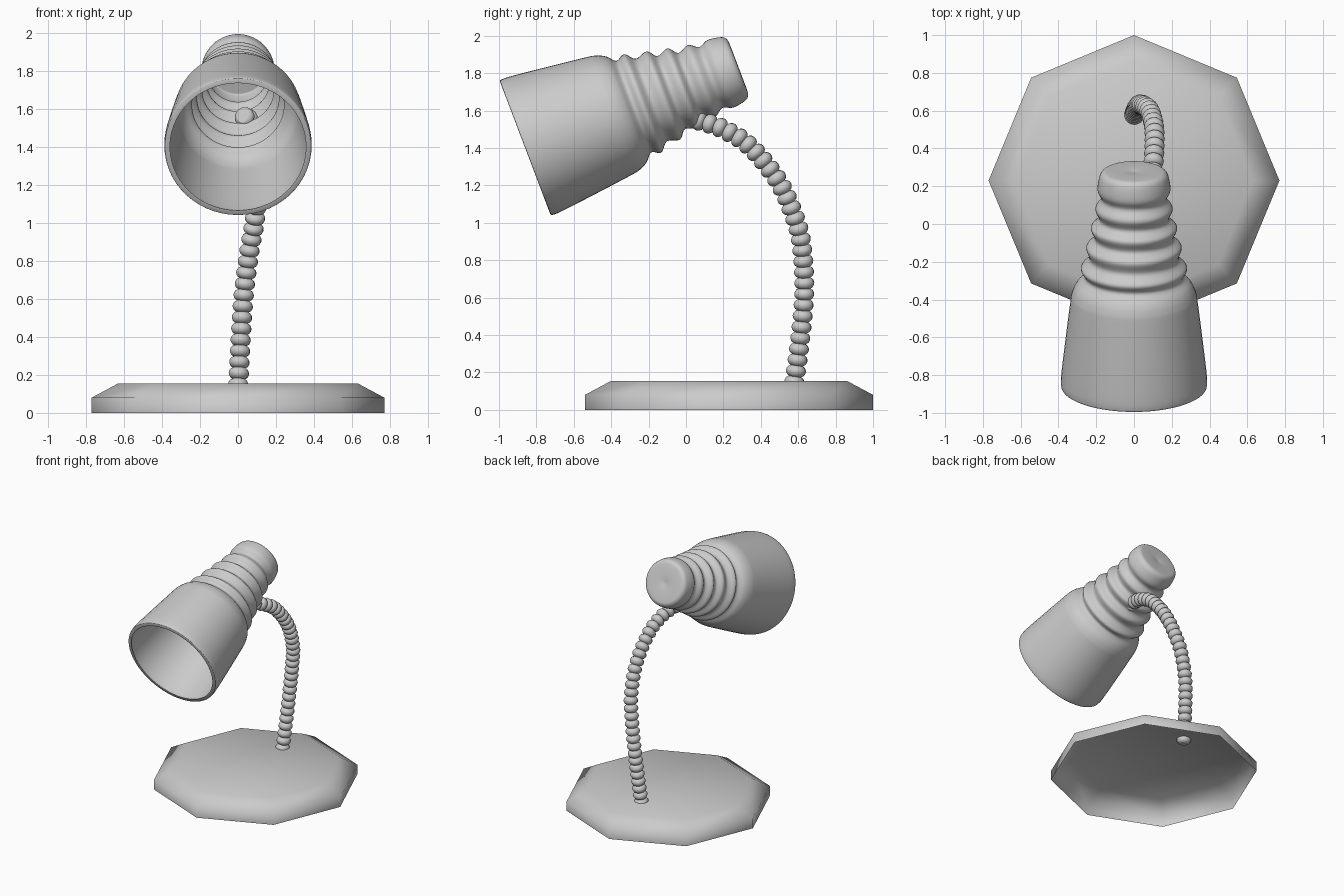
import bpy, bmesh, math
from mathutils import Vector

if "Cube" in bpy.data.objects:
    bpy.data.objects.remove(bpy.data.objects["Cube"])


def smooth_path(pts, steps):
    """Catmull-Rom samples through a short list of points."""
    p = [Vector(q) for q in pts]
    p = [2 * p[0] - p[1]] + p + [2 * p[-1] - p[-2]]
    out = []
    for i in range(1, len(p) - 2):
        a, b, c, d = p[i - 1:i + 3]
        for k in range(steps):
            t = k / steps
            out.append(0.5 * (2 * b + (c - a) * t + (2 * a - 5 * b + 4 * c - d) * t * t
                              + (3 * b - a - 3 * c + d) * t ** 3))
    out.append(p[-2])
    return out


def lathe(name, profile, origin, axis, u, v, segs, angle):
    """Turn (distance along axis, radius) pairs around an axis."""
    bm = bmesh.new()
    rings = []
    for t, r in profile:
        ring = []
        for i in range(segs):
            a = 2 * math.pi * i / segs
            ring.append(bm.verts.new(origin + axis * t + (u * math.cos(a) + v * math.sin(a)) * r))
        rings.append(ring)
    for A, B in zip(rings, rings[1:]):
        for i in range(segs):
            j = (i + 1) % segs
            bm.faces.new((A[i], A[j], B[j], B[i]))
    if profile[-1][1] > 0.1:
        bm.faces.new(rings[-1])
    bmesh.ops.remove_doubles(bm, verts=bm.verts, dist=1e-5)
    bmesh.ops.recalc_face_normals(bm, faces=bm.faces)
    me = bpy.data.meshes.new(name)
    bm.to_mesh(me)
    bm.free()
    ob = bpy.data.objects.new(name, me)
    bpy.context.collection.objects.link(ob)
    smooth(ob, angle)
    return ob


def smooth(ob, angle):
    bpy.ops.object.select_all(action='DESELECT')
    ob.select_set(True)
    bpy.context.view_layer.objects.active = ob
    bpy.ops.object.shade_smooth_by_angle(angle=math.radians(angle))


X, Y, Z = Vector((1, 0, 0)), Vector((0, 1, 0)), Vector((0, 0, 1))

# Octagonal base: open underneath, sloped shoulder
lathe("base", [(0, 0.77), (0.08, 0.77), (0.155, 0.63)],
      Vector((0, 0.23, 0)), Z, X, Y, 8, 70)

# Ribbed shade: tilted hollow lathe, opening to mouth at distance 0
tilt = math.radians(20.8)
axis = Vector((0, math.cos(tilt), math.sin(tilt)))
up = Vector((0, -math.sin(tilt), math.cos(tilt)))
outer = smooth_path([
    (0, 0.378), (0.012, 0.387), (0.1, 0.382), (0.449, 0.341), (0.53, 0.327),
    (0.58, 0.302), (0.622, 0.262), (0.672, 0.281), (0.722, 0.236),
    (0.79, 0.252), (0.836, 0.208), (0.9, 0.228), (0.946, 0.184),
    (1.008, 0.205), (1.062, 0.174), (1.115, 0.193), (1.185, 0.183),
    (1.212, 0.165), (1.219, 0.135), (1.219, 0.06), (1.212, 0)], 5)
inner = [(min(p[0], 1.195), max(p[1] - 0.02, 0)) for p in outer]
profile = [(p[0], max(p[1], 0)) for p in reversed(outer)] + inner
lathe("shade", profile, Vector((0, -0.86, 1.40)), axis, X, up, 56, 60)

# Gooseneck: swept tube whose radius swells into a row of rounded rings
path = smooth_path([
    (0, 0.575, 0.12), (0.012, 0.607, 0.35), (0.03, 0.632, 0.62), (0.06, 0.622, 0.85),
    (0.088, 0.588, 1.01), (0.108, 0.495, 1.22), (0.105, 0.345, 1.405),
    (0.09, 0.21, 1.495), (0.06, 0.09, 1.54), (0.025, -0.01, 1.56)], 60)
dist = [0.0]
for a, b in zip(path, path[1:]):
    dist.append(dist[-1] + (b - a).length)
rings, per = round(dist[-1] / 0.06), 10
count = rings * per
cu = bpy.data.curves.new("gooseneck", 'CURVE')
cu.dimensions = '3D'
cu.bevel_depth = 1.0
cu.bevel_resolution = 4
cu.use_fill_caps = True
sp = cu.splines.new('POLY')
sp.points.add(count)
j = 0
for i in range(count + 1):
    s = dist[-1] * i / count
    while j < len(dist) - 2 and dist[j + 1] < s:
        j += 1
    f = min((s - dist[j]) / (dist[j + 1] - dist[j]), 1)
    sp.points[i].co = (*path[j].lerp(path[j + 1], f), 1)
    sp.points[i].radius = 0.033 + 0.021 * abs(math.sin(math.pi * i / per)) ** 0.6
neck = bpy.data.objects.new("gooseneck", cu)
bpy.context.collection.objects.link(neck)
bpy.ops.object.select_all(action='DESELECT')
neck.select_set(True)
bpy.context.view_layer.objects.active = neck
bpy.ops.object.convert(target='MESH')
smooth(bpy.context.view_layer.objects.active, 60)
